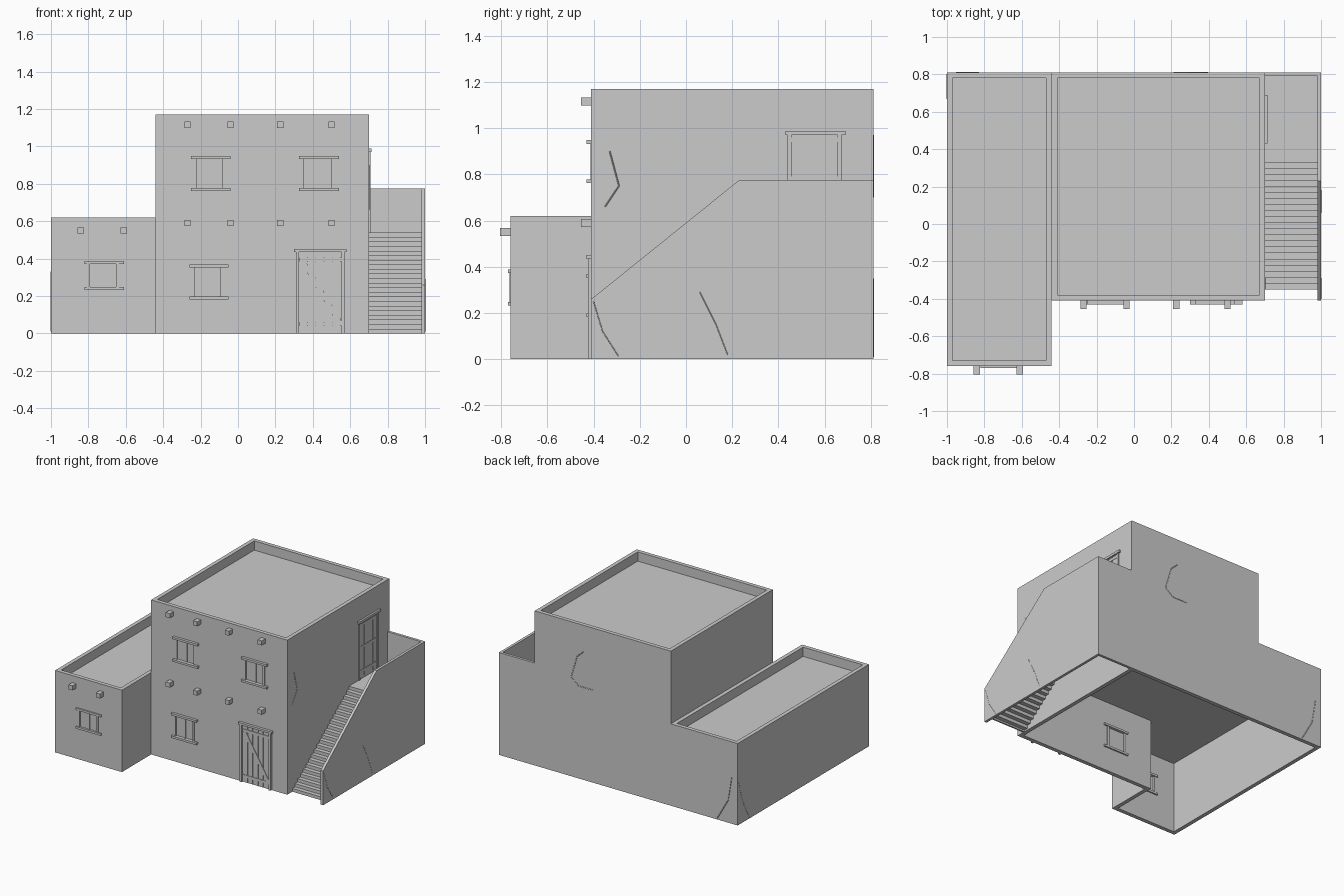
import bpy, bmesh, math
from mathutils import Matrix

if "Cube" in bpy.data.objects:
    bpy.data.objects.remove(bpy.data.objects["Cube"])

T = 0.03  # wall thickness


def mesh_object(name, bm):
    me = bpy.data.meshes.new(name)
    bm.to_mesh(me)
    bm.free()
    ob = bpy.data.objects.new(name, me)
    bpy.context.scene.collection.objects.link(ob)
    return ob


def box(name, x, y, z, angle_y=0.0):
    bm = bmesh.new()
    bmesh.ops.create_cube(bm, size=1)
    bmesh.ops.scale(bm, vec=(x[1] - x[0], y[1] - y[0], z[1] - z[0]), verts=bm.verts)
    bmesh.ops.rotate(bm, matrix=Matrix.Rotation(angle_y, 3, 'Y'), verts=bm.verts)
    bmesh.ops.translate(bm, vec=(sum(x) / 2, sum(y) / 2, sum(z) / 2), verts=bm.verts)
    return mesh_object(name, bm)


def prism(name, profile, x0, x1):
    """Extrude a (y, z) outline along x."""
    bm = bmesh.new()
    f = bm.faces.new([bm.verts.new((x0, y, z)) for y, z in profile])
    ext = bmesh.ops.extrude_face_region(bm, geom=[f])
    vs = [g for g in ext['geom'] if isinstance(g, bmesh.types.BMVert)]
    bmesh.ops.translate(bm, vec=(x1 - x0, 0, 0), verts=vs)
    bmesh.ops.recalc_face_normals(bm, faces=bm.faces)
    return mesh_object(name, bm)


def cut(wall, x, z, y):
    c = box("window_cutter", x, (y - 0.1, y + 0.1), z)
    c.hide_render = True
    c.display_type = 'WIRE'
    m = wall.modifiers.new("opening", 'BOOLEAN')
    m.object = c
    m.solver = 'EXACT'


# Main block walls, open underneath
main_front = box("main_front_wall", (-0.44, 0.70), (-0.41, -0.41 + T), (0, 1.17))
box("main_back_wall", (-0.44, 0.70), (0.81 - T, 0.81), (0, 1.17))
box("main_right_wall", (0.70 - T, 0.70), (-0.41 + T, 0.81 - T), (0, 1.17))
box("main_left_wall", (-0.44, -0.44 + T), (-0.41 + T, 0.81 - T), (0.54, 1.17))
box("main_roof", (-0.42, 0.68), (-0.39, 0.79), (1.08, 1.10))
box("main_floor", (-0.44, 0.68), (-0.39, 0.79), (0.54, 0.55))

# Side wing walls
wing_front = box("wing_front_wall", (-1, -0.44), (-0.76, -0.76 + T), (0, 0.62))
box("wing_back_wall", (-1, -0.44), (0.81 - T, 0.81), (0, 0.62))
box("wing_left_wall", (-1, -1 + T), (-0.76 + T, 0.81 - T), (0, 0.62))
box("wing_right_wall", (-0.44 - T, -0.44), (-0.76 + T, -0.41 + T), (0, 0.62))
box("wing_inner_parapet", (-0.44 - T, -0.44), (-0.41 + T, 0.81 - T), (0.54, 0.62))
box("wing_roof", (-0.98, -0.44), (-0.74, 0.79), (0.54, 0.55))

# Windows: recessed shutters with lintel, sill and jambs
def window(wall, x0, x1, z0, z1, y, proud):
    cut(wall, (x0 + 0.015, x1 - 0.03), (z0, z1), y)
    box("window_shutter", (x0 + 0.01, x1 - 0.025), (y + 0.006, y + 0.02), (z0 - 0.005, z1 + 0.005))
    for z in (z0, z1):
        box("window_lintel", (x0, x1), (y - proud, y + T + 0.01), (z - 0.008, z + 0.008))
    for x in (x0 + 0.02, x1 - 0.035):
        box("window_jamb", (x - 0.008, x + 0.008), (y - 0.004, y + T + 0.006), (z0, z1))
    xm = (x0 + x1) / 2
    box("window_mullion", (xm - 0.004, xm + 0.004), (y - 0.001, y + 0.01), (z0, z1))


window(main_front, -0.25, -0.04, 0.77, 0.94, -0.41, 0.02)
window(main_front, 0.325, 0.54, 0.77, 0.94, -0.41, 0.02)
window(main_front, -0.26, -0.05, 0.19, 0.36, -0.41, 0.02)
window(wing_front, -0.82, -0.61, 0.24, 0.38, -0.76, 0.01)

# Projecting roof beams
def beam(x, y, z):
    box("roof_beam", (x - 0.017, x + 0.017), (y - 0.045, y + 0.01), (z - 0.017, z + 0.017))


for z in (1.115, 0.59):
    for x in (-0.27, -0.04, 0.225, 0.50):
        beam(x, -0.41, z)
for x in (-0.84, -0.61):
    beam(x, -0.76, 0.55)

# Plank door on the front
for i in range(5):
    x = 0.33 + i * 0.044
    box("door_plank", (x, x + 0.040), (-0.416, -0.40), (0.005, 0.43))
for x in (0.31, 0.553):
    box("door_jamb", (x, x + 0.017), (-0.424, -0.40), (0, 0.435))
for z in (0.05, 0.395):
    box("door_rail", (0.33, 0.553), (-0.420, -0.41), (z - 0.01, z + 0.01))
length = math.hypot(0.20, 0.33)
box("door_brace", (0.445 - length / 2, 0.445 + length / 2), (-0.420, -0.41),
    (0.21, 0.235), math.atan2(0.33, 0.20))
box("door_lintel", (0.30, 0.58), (-0.43, -0.40), (0.434, 0.45))

# Upper door opening on to the landing
for i in range(4):
    y = 0.458 + i * 0.05
    box("side_door_plank", (0.69, 0.703), (y, y + 0.046), (0.555, 0.965))
for y in (0.44, 0.655):
    box("side_door_jamb", (0.69, 0.708), (y, y + 0.017), (0.54, 0.97))
for z in (0.60, 0.78, 0.95):
    box("side_door_rail", (0.69, 0.706), (0.457, 0.655), (z - 0.01, z + 0.01))
box("side_door_lintel", (0.69, 0.714), (0.43, 0.69), (0.97, 0.988))

# Thin stepped stair with landing
N, Y0, RUN, RISE = 22, -0.35, 0.71, 0.54
upper = []
for i in range(N):
    y = Y0 + RUN * i / N
    upper += [(y, RISE * i / N), (y, RISE * (i + 1) / N)]
upper.append((0.80, RISE))
lower = [(0.80, RISE - 0.012)]
lower += [(y + 0.012, max(z - 0.012, 0)) for y, z in reversed(upper[1:-1])]
lower.append((Y0 + 0.012, 0))
prism("stair_steps", upper + lower, 0.695, 0.985)

# Stair side wall and back wall
prism("stair_side_wall",
      [(-0.41, 0), (0.81, 0), (0.81, 0.775), (0.23, 0.775), (-0.41, 0.26)], 0.98, 1.0)
box("stair_back_wall", (0.695, 0.985), (0.79, 0.81), (0, 0.775))

# Fine wall cracks
def crack(points):
    cu = bpy.data.curves.new("wall_crack", 'CURVE')
    cu.dimensions = '3D'
    cu.bevel_depth = 0.003
    cu.bevel_resolution = 0
    sp = cu.splines.new('POLY')
    sp.points.add(len(points) - 1)
    for p, co in zip(sp.points, points):
        p.co = (*co, 1)
    bpy.context.scene.collection.objects.link(bpy.data.objects.new("wall_crack", cu))


crack([(x, 0.81, z) for x, z in ((0.29, 0.97), (0.345, 0.92), (0.395, 0.75), (0.33, 0.70), (0.21, 0.70))])
crack([(x, 0.81, z) for x, z in ((-0.95, 0.35), (-0.92, 0.17), (-0.83, 0.01))])
crack([(-1 + 0.001, y, z) for y, z in ((0.80, 0.33), (0.75, 0.16), (0.67, 0.01))])
crack([(0.999, y, z) for y, z in ((0.06, 0.29), (0.13, 0.15), (0.18, 0.02))])
crack([(0.999, y, z) for y, z in ((-0.40, 0.25), (-0.36, 0.12), (-0.29, 0.01))])
crack([(0.70, y, z) for y, z in ((-0.33, 0.90), (-0.29, 0.75), (-0.35, 0.66))])
